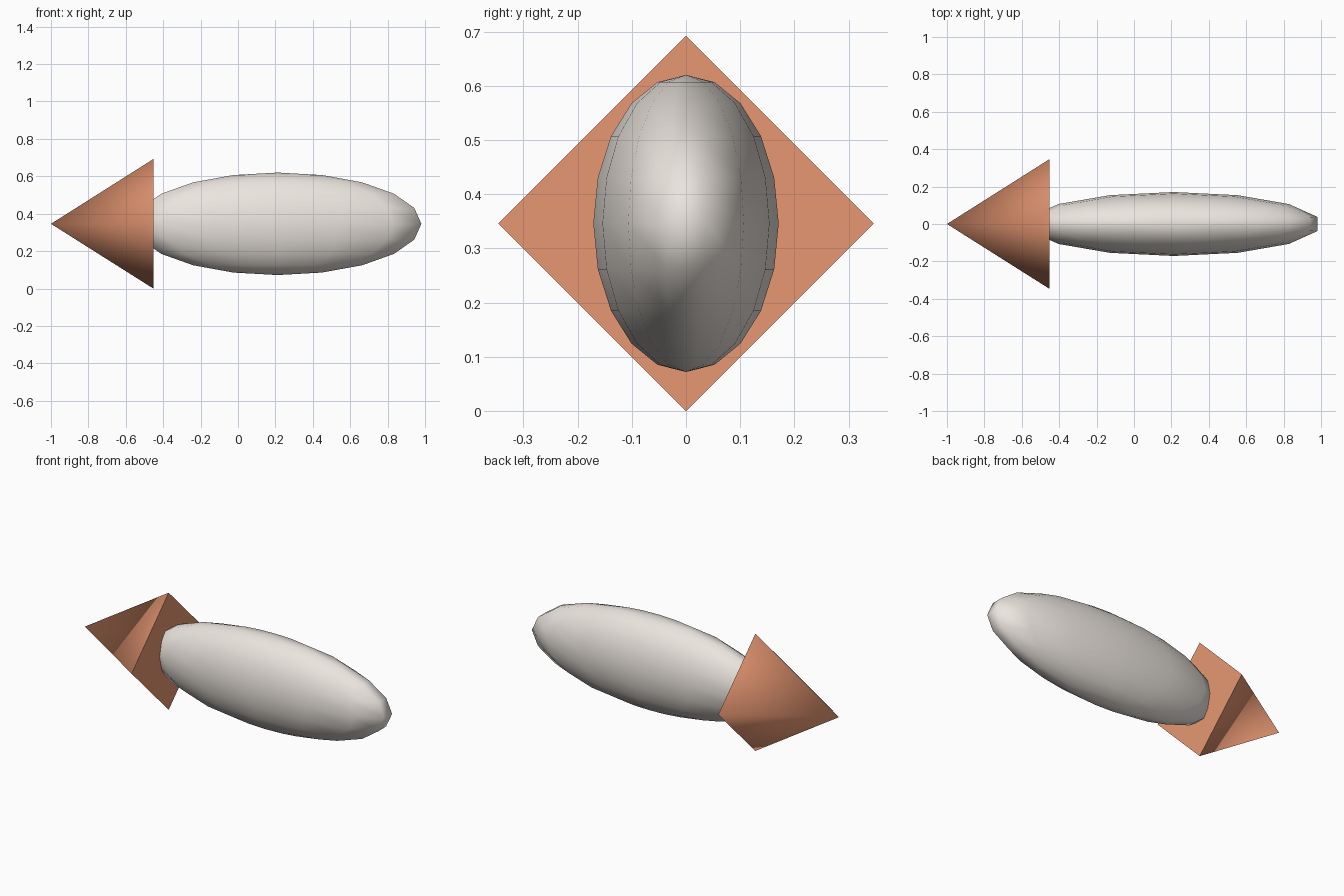
import bpy, math

if "Cube" in bpy.data.objects:
    bpy.data.objects.remove(bpy.data.objects["Cube"])

def material(name, rgb):
    m = bpy.data.materials.new(name)
    m.diffuse_color = (*rgb, 1)
    m.use_nodes = True
    m.node_tree.nodes["Principled BSDF"].inputs["Base Color"].default_value = m.diffuse_color
    return m

CZ = 0.346

# Body: low-poly ellipsoid stretched along x
bpy.ops.mesh.primitive_uv_sphere_add(segments=14, ring_count=10, radius=1, location=(0.212, 0, CZ))
body = bpy.context.object
body.name = "body"
body.scale = (0.788, 0.171, 0.274)
bpy.ops.object.transform_apply(location=False, rotation=False, scale=True)
bpy.ops.object.shade_smooth()
body.data.materials.append(material("pale_body", (0.83, 0.78, 0.73)))

# Tail: four-sided cone pointing to -x
x0, x1 = -1.0, -0.453
bpy.ops.mesh.primitive_cone_add(vertices=4, radius1=CZ, radius2=0, depth=x1 - x0,
                                location=((x0 + x1) / 2, 0, CZ),
                                rotation=(0, -math.pi / 2, 0))
tail = bpy.context.object
tail.name = "tail"
bpy.ops.object.transform_apply(location=False, rotation=True, scale=True)
bpy.ops.object.shade_smooth_by_angle(angle=math.radians(95))
tail.data.materials.append(material("orange_tail", (0.80, 0.31, 0.17)))
